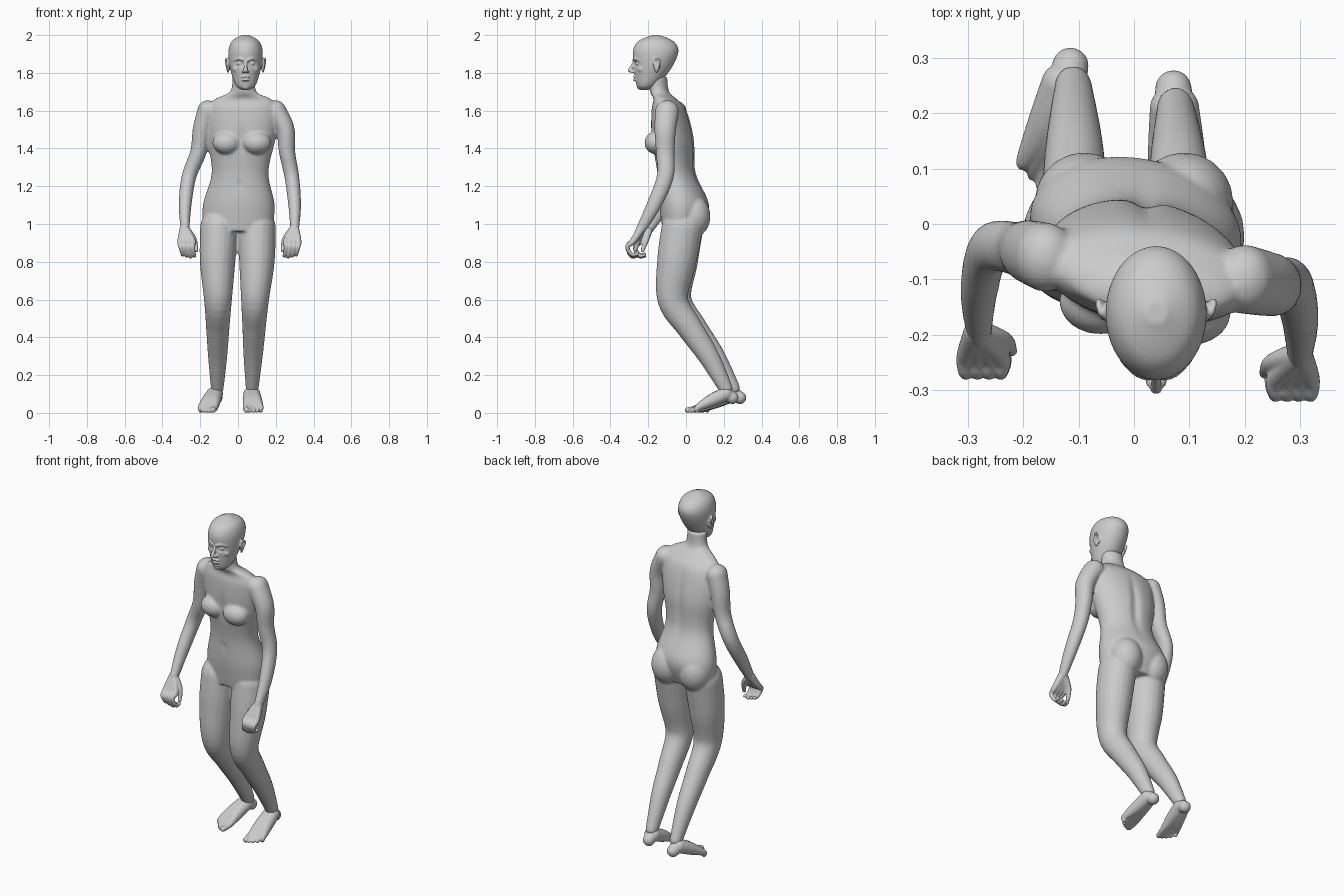
import bpy, bmesh
from math import cos, sin, pi, exp
from mathutils import Matrix, Vector

if "Cube" in bpy.data.objects:
    bpy.data.objects.remove(bpy.data.objects["Cube"])

skin = bpy.data.materials.new("plain grey")
skin.use_nodes = True
skin.diffuse_color = (0.6, 0.6, 0.6, 1)
skin.node_tree.nodes["Principled BSDF"].inputs["Base Color"].default_value = skin.diffuse_color


def resample(rows, steps=6):
    """Pass a smooth curve through rows of numbers."""
    rows = [Vector(row) for row in rows]
    padded = [rows[0]] + rows + [rows[-1]]
    curve = []
    for before, start, end, after in zip(padded, padded[1:], padded[2:], padded[3:]):
        leave, arrive = (end - before) / 2, (after - start) / 2
        for step in range(steps):
            t = step / steps
            ease = t * t * (3 - 2 * t)
            curve.append(start.lerp(end, ease) + leave * t * (1 - t) ** 2 - arrive * t * t * (1 - t))
    return curve + [rows[-1]]


def skin_ovals(bm, ovals, sides):
    """Join ovals, each a centre and two half axes, into a closed tube."""
    angles = [2 * pi * side / sides for side in range(sides)]
    rings = [[bm.verts.new(centre + across * cos(a) + along * sin(a)) for a in angles]
             for centre, across, along in ovals]
    for lower, upper in zip(rings, rings[1:]):
        for side in range(sides):
            after = (side + 1) % sides
            bm.faces.new((lower[side], lower[after], upper[after], upper[side]))
    bm.faces.new(rings[0])
    bm.faces.new(rings[-1])


def trunk(bm, rows, lean=0, twist=0):
    """Level ovals given as height, centre y, half width and half depth."""
    skin_ovals(bm, [(Vector((lean * (z - 1), middle, z)), Vector((width, -twist * width, 0)),
                     Vector((0, depth, 0))) for z, middle, width, depth in resample(rows)], sides=56)


def blob(bm, centre, radii, turn=0):
    matrix = Matrix.Translation(centre) @ Matrix.Rotation(turn, 4, 'Z') @ Matrix.Diagonal((*radii, 1))
    bmesh.ops.create_uvsphere(bm, u_segments=20, v_segments=12, radius=1, matrix=matrix)


def limb(bm, rows, depth=1):
    """Round-ended tube through rows of x, y, z and radius."""
    path = resample(rows)
    ovals = []
    for before, here, after in zip(path[:1] + path, path, path[1:] + path[-1:]):
        ahead = (after - before).xyz.normalized()
        across = (Vector((1, 0, 0)) - ahead * ahead.x).normalized()
        ovals.append((here.xyz, across * here.w, ahead.cross(across) * here.w * depth))
    skin_ovals(bm, ovals, sides=20)
    for end in (path[0], path[-1]):
        blob(bm, end.xyz, (end.w, end.w * depth, end.w))


def dent(bm, centre, size, amount):
    """Push the surface softly along y around a point."""
    for vert in bm.verts:
        offset = vert.co - Vector(centre)
        vert.co.y += amount * exp(-sum((o / s) ** 2 for o, s in zip(offset, size)))


def finish(bm, name, voxel, smoothing, shift=0):
    """Fuse the pieces into one smooth surface."""
    mesh = bpy.data.meshes.new(name)
    bmesh.ops.recalc_face_normals(bm, faces=bm.faces)
    bm.to_mesh(mesh)
    bm.free()
    mesh.materials.append(skin)
    mesh.shade_smooth()
    part = bpy.data.objects.new(name, mesh)
    part.location.x = shift
    bpy.context.collection.objects.link(part)
    fuse = part.modifiers.new("fuse", 'REMESH')
    fuse.mode = 'VOXEL'
    fuse.voxel_size = voxel
    fuse.use_smooth_shade = True
    relax = part.modifiers.new("relax", 'SMOOTH')
    relax.iterations = smoothing


# Torso and neck
body = bmesh.new()
trunk(body, [(1.78, -.15, .06, .05), (1.7, -.14, .07, .05), (1.66, -.11, .15, .06), (1.6, -.09, .19, .09),
             (1.45, -.07, .18, .11), (1.27, -.05, .15, .1), (1.1, -.01, .19, .13), (.96, -.02, .18, .1)],
      lean=.04, twist=.11)

# Spine groove, breastbone hollow and navel
dent(body, (.02, .04, 1.4), (.02, .06, .17), -.016)
dent(body, (.02, -.19, 1.45), (.02, .06, .07), .012)
dent(body, (.01, -.16, 1.2), (.012, .04, .014), .014)

# Chest and seat
for side in (-1, 1):
    blob(body, (.02 + side * .08, -.15 - side * .01, 1.43), (.076, .06, .06))
    blob(body, (side * .09, .04, 1.04), (.09, .09, .11))

# Arms share their thickness but not their pose
heights = (1.6, 1.5, 1.38, 1.25, 1.1, .97)
radii = (.055, .05, .043, .039, .034, .023)
left_pose = [(.2, -.1), (.25, -.11), (.26, -.11), (.285, -.11), (.3, -.17), (.3, -.24)]
right_pose = [(-.16, -.06), (-.19, -.05), (-.21, -.045), (-.26, -.045), (-.28, -.12), (-.28, -.2)]
for pose in (left_pose, right_pose):
    limb(body, [(x, y, z, r) for (x, y), z, r in zip(pose, heights, radii)], depth=1.15)

# Legs: the right one trails further back and out towards the ankle
left_leg = [(.1, -.02, .98, .1), (.1, -.05, .8, .094), (.09, -.07, .6, .074),
            (.085, .02, .45, .062), (.08, .12, .3, .051), (.075, .21, .13, .034)]
right_leg = [(-x - .04 * (1 - z), y + .045 * (1 - z), z, r) for x, y, z, r in left_leg]
for leg in (left_leg, right_leg):
    limb(body, leg, depth=1.1)
finish(body, "body", .007, 7)

# Feet: five bones fan out from the ankle to the toes
for name, side, heel, aim in (("left_foot", 1, (.07, .28, 0), (.01, -.28, 0)),
                              ("right_foot", -1, (-.107, .32, 0), (-.06, -.26, 0))):
    foot = bmesh.new()
    ahead = Vector(aim).normalized()
    outward = Vector((-ahead.y, ahead.x, 0)) * side

    def foot_row(across, forward, up, radius):
        spot = Vector(heel) + outward * across + ahead * forward
        return (spot.x, spot.y, up, radius)

    limb(foot, [foot_row(0, .07, .1, .037), foot_row(0, .035, .08, .033)])
    for toe in range(5):
        across = .019 * toe - .035
        tip = .27 - .003 * toe * toe
        thick = .01 if toe else .015
        limb(foot, [foot_row(across * .2, .07, .1, .037), foot_row(across * .5, .15, .064, .033),
                    foot_row(across, .22, .027, .017), foot_row(across, tip, thick, thick)])
    finish(foot, name, .004, 3)

# Hands: loosely curled fingers, thumb to the inside
for name, side, shift, back in (("left_hand", 1, 0, 0), ("right_hand", -1, .015, .04)):
    hand = bmesh.new()

    def hand_row(x, y, z, radius):
        return (side * x + shift, y + back, z, radius)

    wrist = hand_row(.3, -.235, .98, .023)
    for finger in range(4):
        x = .256 + .021 * finger
        low = .83 + .005 * abs(finger - 1)
        limb(hand, [wrist, hand_row(x, -.28, .91, .017), hand_row(x, -.31, .88, .012),
                    hand_row(x - .01, -.29, low, .01), hand_row(x - .01, -.26, low, .009)])
    limb(hand, [wrist, hand_row(.25, -.25, .92, .016), hand_row(.236, -.27, .86, .01)])
    finish(hand, name, .004, 2)

# Skull and jaw
head = bmesh.new()
trunk(head, [(2, -.16, .02, .02), (1.97, -.16, .07, .09), (1.92, -.16, .09, .12), (1.85, -.17, .087, .107),
             (1.78, -.19, .07, .08), (1.73, -.21, .05, .05), (1.71, -.22, .02, .02)])
for side in (-1, 1):
    # Eye sockets, eyes, brows and cheeks
    dent(head, (side * .034, -.27, 1.85), (.02, .03, .014), .018)
    blob(head, (side * .034, -.256, 1.85), (.015, .012, .01))
    limb(head, [(side * .014, -.275, 1.87, .009), (side * .035, -.267, 1.876, .009),
                (side * .058, -.245, 1.867, .008)])
    blob(head, (side * .047, -.235, 1.82), (.022, .022, .02))
    # Nostrils
    blob(head, (side * .012, -.283, 1.806), (.008, .012, .008))
    # Ears with a raised rim
    blob(head, (side * .092, -.155, 1.84), (.007, .02, .034), side * .4)
    limb(head, [(side * .09, -.17, 1.85, .006), (side * .1, -.16, 1.874, .006),
                (side * .104, -.14, 1.86, .006), (side * .092, -.157, 1.808, .007)])

# Nose, lips and chin
limb(head, [(0, -.27, 1.868, .008), (0, -.284, 1.838, .009), (0, -.297, 1.813, .011)])
for height, width in ((1.779, .025), (1.762, .022)):
    blob(head, (0, -.267, height), (width, .014, .006))
blob(head, (0, -.243, 1.728), (.022, .018, .017))
finish(head, "head", .004, 3, shift=.04)
